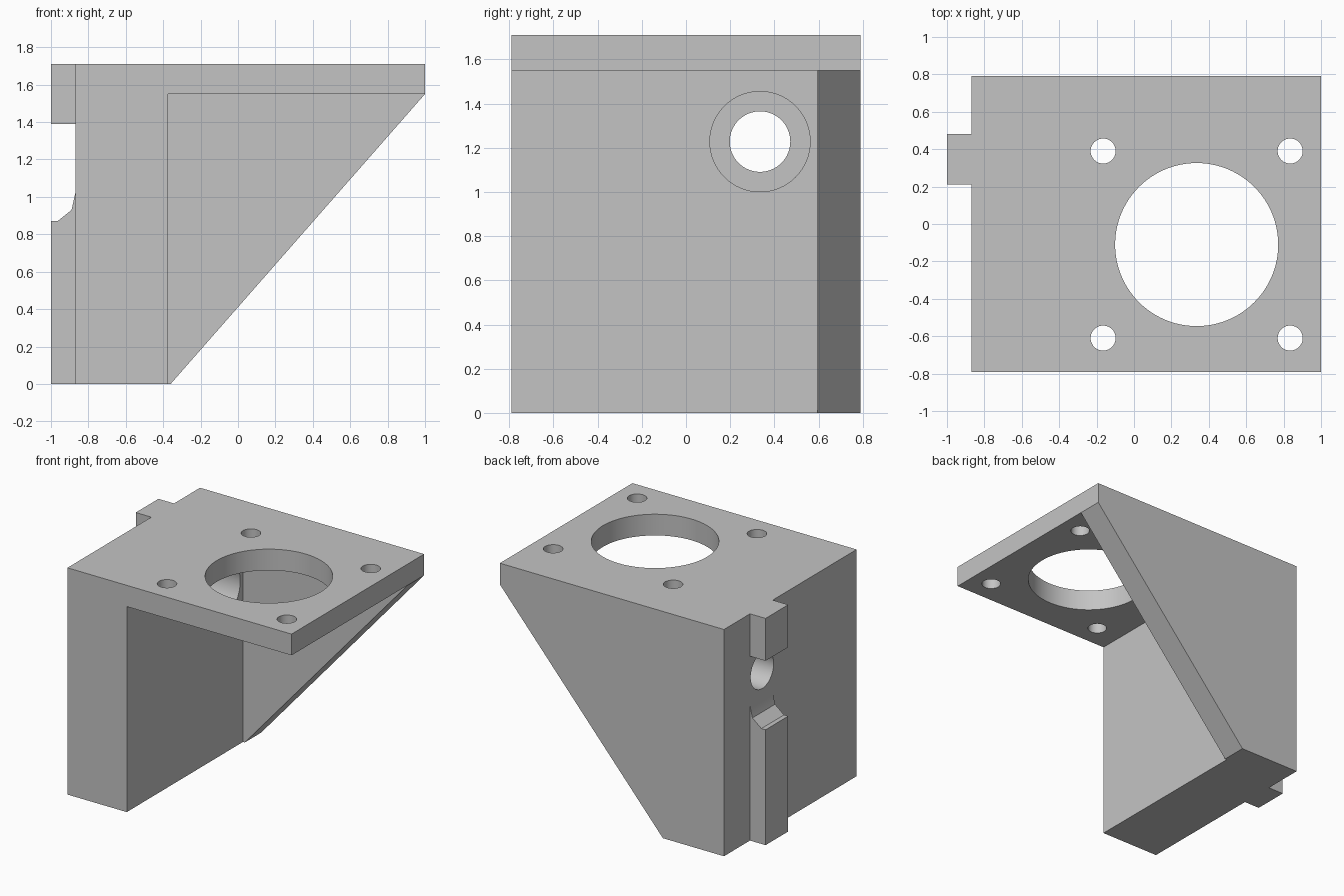
import bpy, bmesh, math
from mathutils import Matrix, Vector

cube = bpy.data.objects.get("Cube")
if cube:
    bpy.data.objects.remove(cube, do_unlink=True)

grey = bpy.data.materials.new("plain grey")
grey.use_nodes = True
COLOUR = (0.55, 0.55, 0.55, 1)
grey.diffuse_color = COLOUR
grey.node_tree.nodes["Principled BSDF"].inputs["Base Color"].default_value = COLOUR


def make_object(name, bm):
    bmesh.ops.recalc_face_normals(bm, faces=bm.faces)
    mesh = bpy.data.meshes.new(name)
    bm.to_mesh(mesh)
    bm.free()
    mesh.materials.append(grey)
    obj = bpy.data.objects.new(name, mesh)
    bpy.context.collection.objects.link(obj)
    return obj


def prism(name, profile, y0, y1):
    """Extrude an x-z profile along y."""
    bm = bmesh.new()
    face = bm.faces.new([bm.verts.new((x, y0, z)) for x, z in profile])
    ext = bmesh.ops.extrude_face_region(bm, geom=[face])
    verts = [v for v in ext["geom"] if isinstance(v, bmesh.types.BMVert)]
    bmesh.ops.translate(bm, verts=verts, vec=(0, y1 - y0, 0))
    return make_object(name, bm)


def rect(x0, x1, z0, z1):
    return [(x0, z0), (x1, z0), (x1, z1), (x0, z1)]


def cylinder(name, start, end, radius, sides=64):
    """Cylinder running between two points."""
    a, b = Vector(start), Vector(end)
    turn = (b - a).to_track_quat('Z', 'Y').to_matrix().to_4x4()
    bm = bmesh.new()
    bmesh.ops.create_cone(bm, cap_ends=True, segments=sides, radius1=radius,
                          radius2=radius, depth=(b - a).length,
                          matrix=Matrix.Translation((a + b) / 2) @ turn)
    return make_object(name, bm)


# Main dimensions
BACK, FRONT = -0.87, 1.0
WALL = -0.375
TOP, PLATE = 1.71, 1.55
HALF = 0.79
GUSSET = 0.595

# Bracket blank: wall, top plate and sloping gusset in one outline
bracket = prism("motor_bracket", [(BACK, 0), (-0.36, 0), (FRONT, PLATE),
                                  (FRONT, TOP), (BACK, TOP)], -HALF, HALF)

# Locating rib on the outer wall, interrupted around the bolt hole
RIB = (0.21, 0.48)
inner = BACK + 0.05
ribs = [prism("upper_rib", rect(-1, inner, 1.39, TOP), *RIB),
        prism("lower_rib", [(-1, 0), (inner, 0), (inner, 1.02), (BACK, 1.02),
                            (-0.89, 0.93), (-0.965, 0.87), (-1, 0.87)], *RIB)]

# Open space beside the gusset
cutters = [prism("pocket_cutter", rect(WALL, 1.5, -0.5, PLATE), -1, GUSSET)]

# Counterbored bolt hole through the wall
by, bz = 0.335, 1.228
cutters += [cylinder("bolt_hole_cutter", (-1.2, by, bz), (-0.5, by, bz), 0.137),
            cylinder("counterbore_cutter", (WALL - 0.32, by, bz), (-0.2, by, bz), 0.227)]

# Central opening and four screw holes in the top plate
mx, my = 0.335, -0.11
cutters.append(cylinder("opening_cutter", (mx, my, 1.4), (mx, my, 1.9), 0.436, 96))
for sx in (-0.5, 0.5):
    for sy in (-0.5, 0.5):
        cutters.append(cylinder("screw_hole_cutter", (mx + sx, my + sy, 1.4),
                                (mx + sx, my + sy, 1.9), 0.067, 40))

# Combine everything into one solid
for operation, parts in (('DIFFERENCE', cutters[:1]), ('UNION', ribs),
                         ('DIFFERENCE', cutters[1:])):
    for part in parts:
        mod = bracket.modifiers.new(part.name, 'BOOLEAN')
        mod.operation = operation
        mod.solver = 'EXACT'
        mod.object = part

bpy.context.view_layer.update()
evaluated = bracket.evaluated_get(bpy.context.evaluated_depsgraph_get())
solid = bpy.data.meshes.new_from_object(evaluated)
bracket.modifiers.clear()
bracket.data = solid
solid.materials.clear()
solid.materials.append(grey)
for poly in solid.polygons:
    poly.material_index = 0
for part in ribs + cutters:
    bpy.data.objects.remove(part, do_unlink=True)

# Smooth bores with crisp edges
bpy.ops.object.select_all(action='DESELECT')
bracket.select_set(True)
bpy.context.view_layer.objects.active = bracket
bpy.ops.object.shade_smooth_by_angle(angle=math.radians(20))
